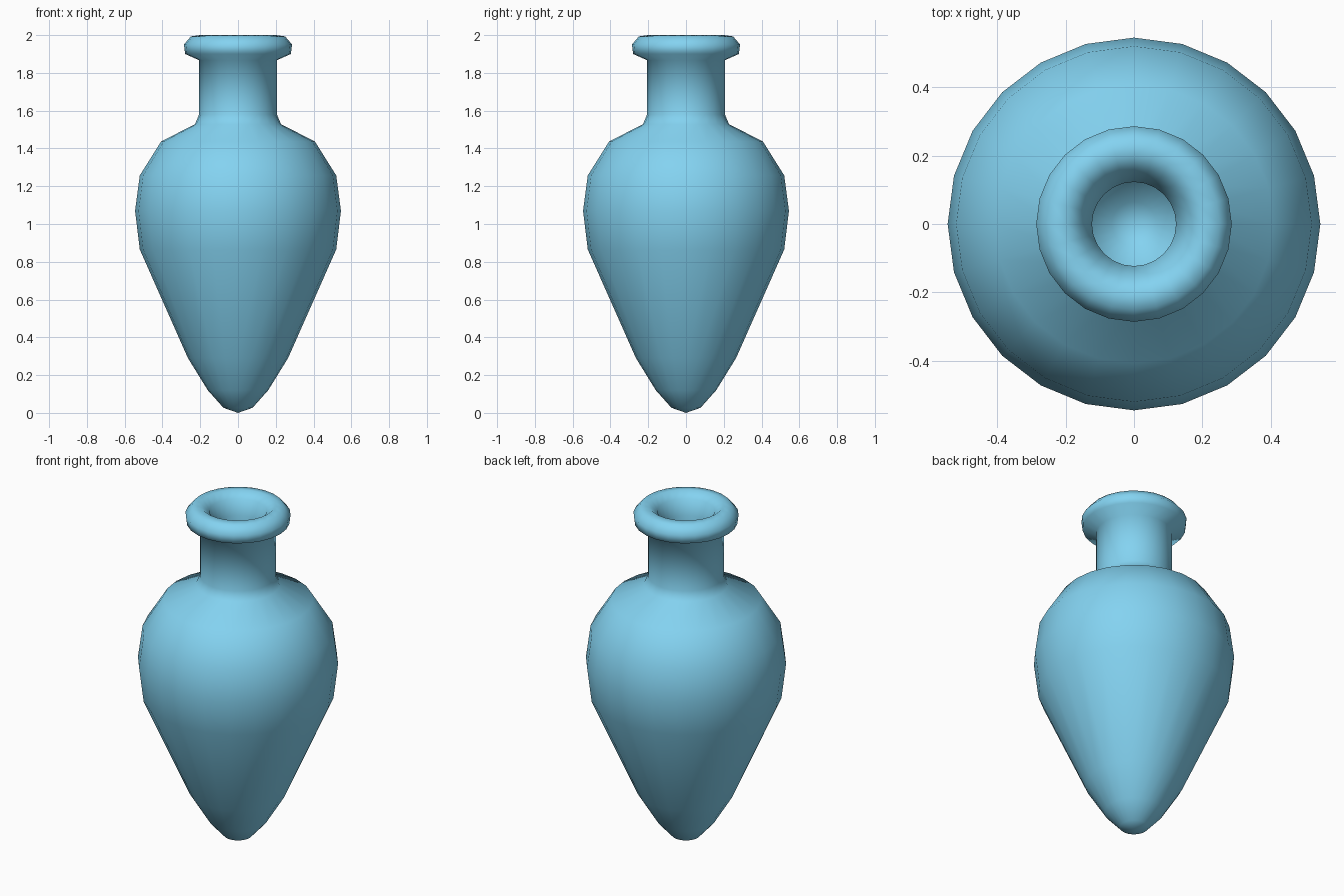
import bpy, bmesh, math

if "Cube" in bpy.data.objects:
    bpy.data.objects.remove(bpy.data.objects["Cube"])

SIDES = 24

# Outer wall from pointed foot to rim, then over the lip and down the inside
outer = [(0, 0), (0.077, 0.027), (0.16, 0.12), (0.265, 0.29), (0.52, 0.865),
         (0.545, 1.07), (0.52, 1.257), (0.407, 1.437), (0.228, 1.528),
         (0.206, 1.58), (0.206, 1.867)]
lip = [(0.28, 1.90), (0.286, 1.95), (0.25, 1.993), (0.2, 2.0), (0.157, 1.965), (0.123, 1.88)]
inner = [(0.135, 1.58), (0.18, 1.51), (0.385, 1.41), (0.495, 1.245), (0.52, 1.07),
         (0.495, 0.87), (0.24, 0.305), (0.14, 0.15), (0.065, 0.065), (0, 0.045)]

# Lathe the profile around z
bm = bmesh.new()
verts = [bm.verts.new((r, 0, z)) for r, z in outer + lip + inner]
edges = [bm.edges.new(pair) for pair in zip(verts, verts[1:])]
bmesh.ops.spin(bm, geom=verts + edges, cent=(0, 0, 0), axis=(0, 0, 1),
               angle=math.tau, steps=SIDES, use_merge=False)
bmesh.ops.remove_doubles(bm, verts=bm.verts[:], dist=0.0005)
bmesh.ops.recalc_face_normals(bm, faces=bm.faces[:])
for face in bm.faces:
    face.smooth = True

mesh = bpy.data.meshes.new("vase")
bm.to_mesh(mesh)
bm.free()
vase = bpy.data.objects.new("vase", mesh)
bpy.context.collection.objects.link(vase)

# Blue glaze
glaze = bpy.data.materials.new("blue_glaze")
glaze.diffuse_color = (0.23, 0.65, 0.88, 1)
glaze.use_nodes = True
glaze.node_tree.nodes["Principled BSDF"].inputs["Base Color"].default_value = glaze.diffuse_color
mesh.materials.append(glaze)
